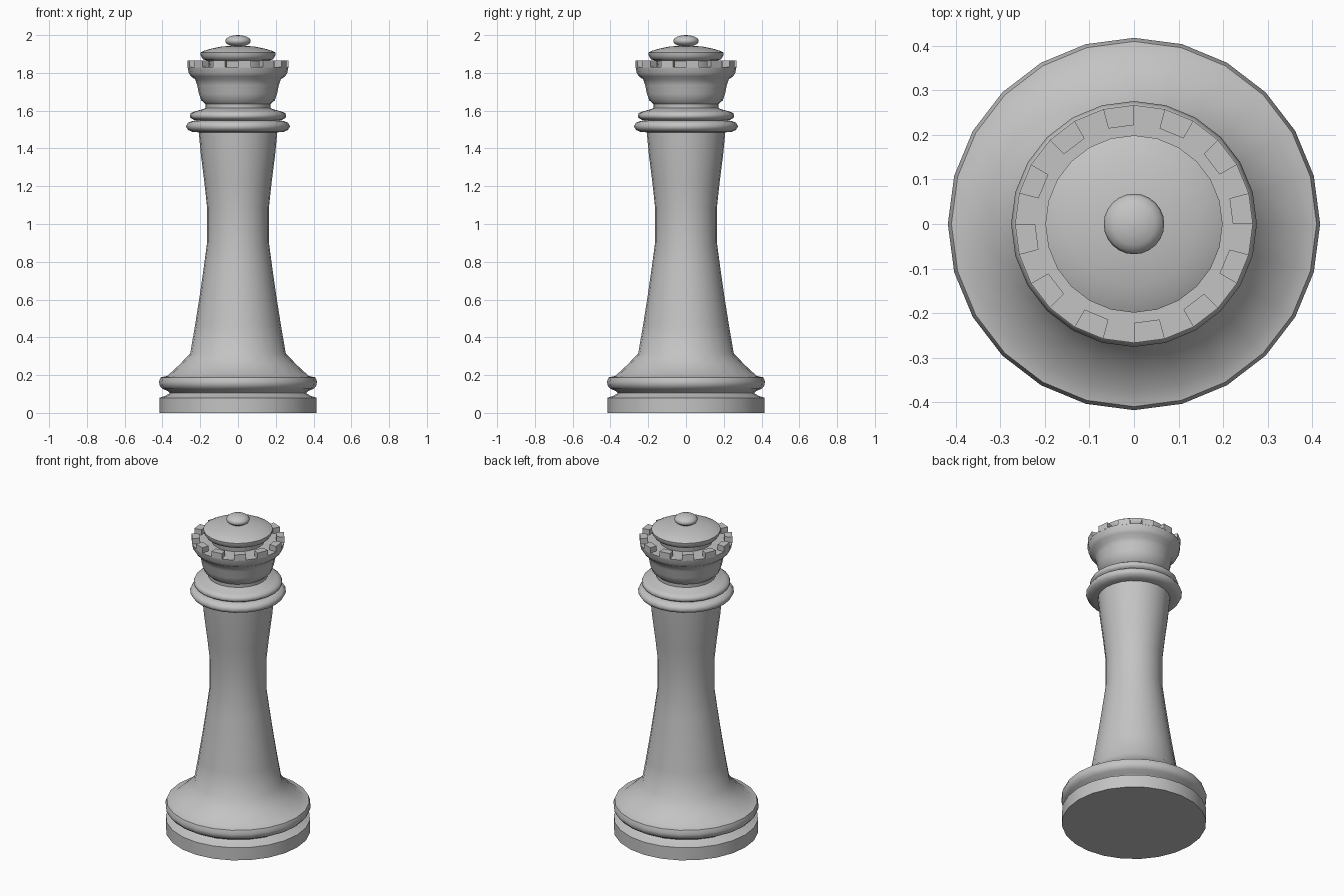
import bpy, bmesh, math

if "Cube" in bpy.data.objects:
    bpy.data.objects.remove(bpy.data.objects["Cube"])

SIDES = 24
grey = bpy.data.materials.new("plain grey")
grey.diffuse_color = (0.55, 0.55, 0.55, 1)
grey.use_nodes = True
grey.node_tree.nodes["Principled BSDF"].inputs["Base Color"].default_value = grey.diffuse_color


def finish(name, bm, angle=40):
    bmesh.ops.recalc_face_normals(bm, faces=bm.faces)
    mesh = bpy.data.meshes.new(name)
    bm.to_mesh(mesh)
    bm.free()
    mesh.materials.append(grey)
    obj = bpy.data.objects.new(name, mesh)
    bpy.context.collection.objects.link(obj)
    bpy.ops.object.select_all(action='DESELECT')
    obj.select_set(True)
    bpy.context.view_layer.objects.active = obj
    bpy.ops.object.shade_smooth_by_angle(angle=math.radians(angle))
    return obj


def ring_point(r, i, z):
    a = 2 * math.pi * i / SIDES
    return (r * math.cos(a), r * math.sin(a), z)


def lathe(name, profile, angle=40):
    """Turn a list of (radius, height) points into a closed solid."""
    bm = bmesh.new()
    rings = [[bm.verts.new(ring_point(r, i, z)) for i in range(SIDES)]
             for r, z in profile]
    for low, high in zip(rings, rings[1:]):
        for i in range(SIDES):
            j = (i + 1) % SIDES
            bm.faces.new((low[i], low[j], high[j], high[i]))
    bm.faces.new(rings[0][::-1])
    bm.faces.new(rings[-1])
    return finish(name, bm, angle)


# Foot disc, groove, rounded base ring and tapering stem
lathe("base_and_stem", [
    (0.415, 0), (0.415, 0.08), (0.385, 0.09), (0.36, 0.105), (0.37, 0.115),
    (0.40, 0.127), (0.415, 0.145), (0.418, 0.165), (0.41, 0.188),
    (0.375, 0.195), (0.31, 0.255), (0.253, 0.315),
    (0.228, 0.46), (0.202, 0.625), (0.18, 0.78), (0.164, 0.90),
    (0.164, 1.09), (0.178, 1.22), (0.197, 1.37), (0.208, 1.49)])

# Two stacked collars
lathe("lower_collar", [
    (0.20, 1.485), (0.24, 1.487), (0.265, 1.498), (0.276, 1.517),
    (0.265, 1.536), (0.24, 1.546), (0.20, 1.55)], 60)
lathe("upper_collar", [
    (0.20, 1.545), (0.235, 1.552), (0.252, 1.562), (0.255, 1.573),
    (0.25, 1.588), (0.225, 1.597), (0.185, 1.608), (0.16, 1.62)], 60)

# Flaring head bowl with flat rim
lathe("crown_bowl", [
    (0.17, 1.60), (0.172, 1.635), (0.195, 1.655), (0.207, 1.69),
    (0.216, 1.735), (0.226, 1.765), (0.25, 1.782), (0.261, 1.80),
    (0.267, 1.832), (0.15, 1.832)])

# Twelve raised crown teeth on every other segment
bm = bmesh.new()
for i in range(0, SIDES, 2):
    q = [[bm.verts.new(ring_point(r, k, z))
          for r, k in ((0.222, i), (0.267, i), (0.267, i + 1), (0.222, i + 1))]
         for z in (1.828, 1.866)]
    bm.faces.new(q[0][::-1])
    bm.faces.new(q[1])
    for k in range(4):
        m = (k + 1) % 4
        bm.faces.new((q[0][k], q[0][m], q[1][m], q[1][k]))
finish("crown_teeth", bm, 30)

# Flattened dome inside the crown
lathe("crown_dome", [
    (0.15, 1.825), (0.155, 1.862), (0.185, 1.872), (0.197, 1.89), (0.199, 1.907),
    (0.18, 1.917), (0.14, 1.929), (0.09, 1.939), (0.03, 1.944)], 60)

# Flattened knob on top
steps = 8
knob = []
for s in range(steps + 1):
    t = -math.pi / 2 + math.pi * s / steps
    knob.append((max(0.068 * math.cos(t), 0.004), 1.969 + 0.031 * math.sin(t)))
lathe("top_knob", knob, 60)
